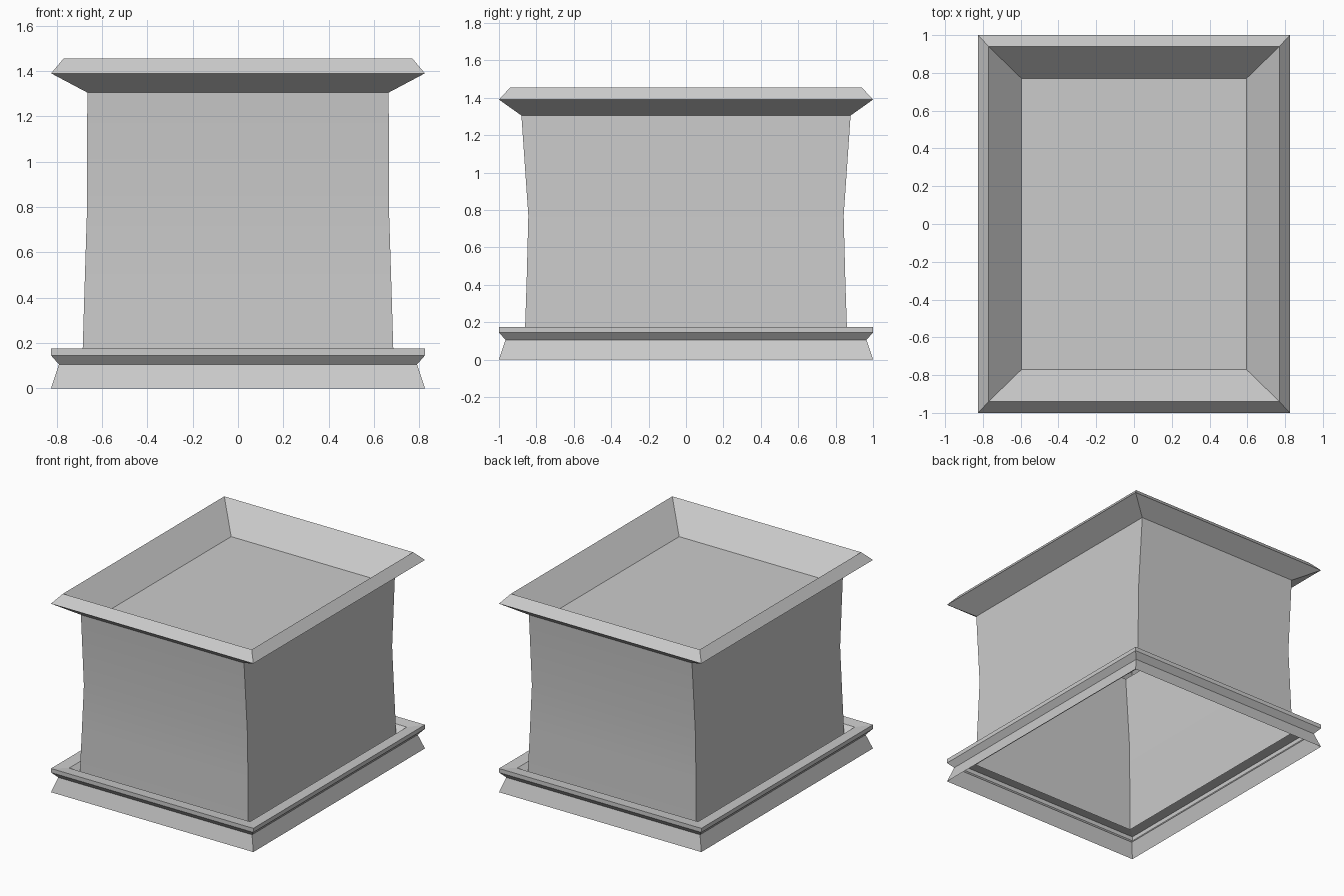
import bpy
import bmesh
import math

default = bpy.data.objects.get("Cube")
if default:
    bpy.data.objects.remove(default, do_unlink=True)

# Single plain colour
grey = bpy.data.materials.new("light_grey")
grey.use_nodes = True
colour = (0.6, 0.6, 0.6, 1)
grey.diffuse_color = colour
grey.node_tree.nodes["Principled BSDF"].inputs["Base Color"].default_value = colour


def loft(name, profile, cap=False, smooth=False):
    """Skin rectangular rings given as (half width, half depth, height)."""
    bm = bmesh.new()
    corners = [(-1, -1), (1, -1), (1, 1), (-1, 1)]
    rings = [[bm.verts.new((sx * w, sy * d, z)) for sx, sy in corners]
             for w, d, z in profile]
    for low, high in zip(rings, rings[1:]):
        for i in range(4):
            j = (i + 1) % 4
            bm.faces.new((low[i], low[j], high[j], high[i]))
    if cap:
        bm.faces.new(rings[-1])
    mesh = bpy.data.meshes.new(name)
    bm.to_mesh(mesh)
    bm.free()
    mesh.materials.append(grey)
    obj = bpy.data.objects.new(name, mesh)
    bpy.context.collection.objects.link(obj)
    if smooth:
        bpy.ops.object.select_all(action="DESELECT")
        obj.select_set(True)
        bpy.context.view_layer.objects.active = obj
        bpy.ops.object.shade_smooth_by_angle(angle=math.radians(30))
    return obj


# Flared plinth, open underneath, with a lip and a groove around the body
loft("base_moulding", [
    (0.825, 1.0, 0.0),
    (0.79, 0.965, 0.105),
    (0.825, 1.0, 0.145),
    (0.825, 1.0, 0.175),
    (0.738, 0.913, 0.168),
    (0.687, 0.862, 0.12),
])

# Slightly waisted walls
loft("body_walls", [
    (0.687, 0.862, 0.12),
    (0.678, 0.852, 0.42),
    (0.667, 0.843, 0.77),
    (0.665, 0.88, 1.305),
], smooth=True)

# Overhanging rim sloping down inside to a sunken floor
loft("top_rim_and_tray", [
    (0.665, 0.88, 1.305),
    (0.825, 1.0, 1.39),
    (0.77, 0.94, 1.455),
    (0.595, 0.77, 1.27),
], cap=True)
